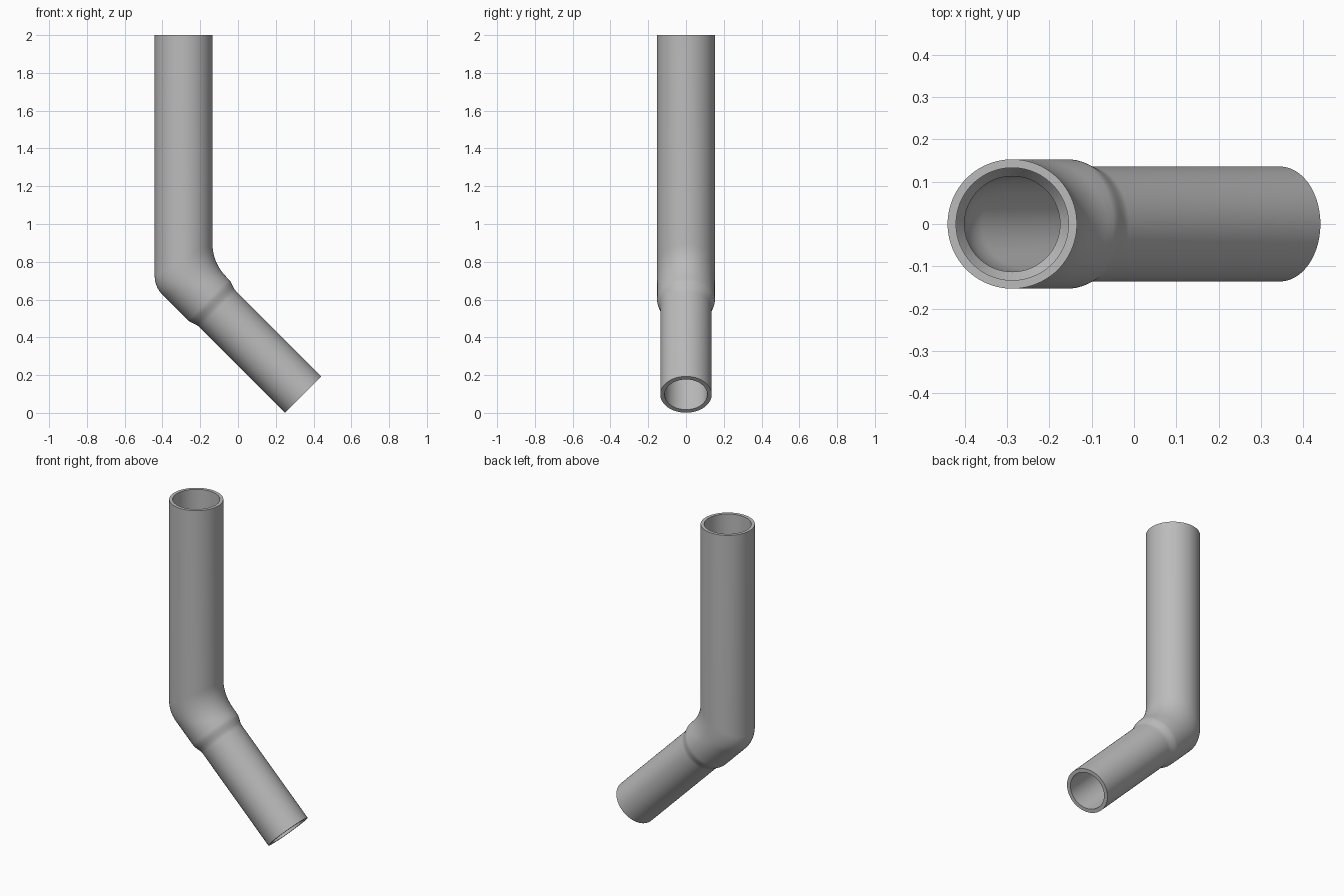
import bpy, bmesh, math
from mathutils import Vector

cube = bpy.data.objects.get("Cube")
if cube:
    bpy.data.objects.remove(cube, do_unlink=True)

SEGMENTS = 96
BEND = math.radians(45)
CORNER = Vector((-0.288, 0, 0.73))          # where the two pipe axes meet
UP = Vector((0, 0, 1))
DOWN = Vector((math.sin(BEND), 0, -math.cos(BEND)))   # axis of the lower pipe
SIDE = Vector((math.cos(BEND), 0, math.sin(BEND)))
TOP, END = 1.27, 0.895                      # lengths of the two legs from the corner
WIDE, NARROW = 0.153, 0.136                 # outer radii
SOCKET, BORE = 0.133, 0.113                 # inner radii


def upper(radius, height):
    """Ring around the upright leg."""
    return lambda c, s: CORNER + Vector((radius * c, radius * s, height))


def lower(radius, dist):
    """Ring around the slanted leg."""
    return lambda c, s: CORNER + DOWN * dist + SIDE * radius * c + Vector((0, radius * s, 0))


def elbow(radius, steps=10):
    """Rounded mitre: every lengthwise line gets its own fillet."""
    def ring(t):
        def point(c, s):
            shift = radius * c * math.tan(BEND / 2)
            tangent = 0.08 + 0.022 * c
            mid = CORNER + Vector((radius * c, radius * s, shift))
            a, b = mid + UP * tangent, mid + DOWN * tangent
            w = 2 * t * (1 - t) * math.cos(BEND / 2)
            p, q = (1 - t) ** 2, t * t
            return (a * p + mid * w + b * q) / (p + w + q)
        return point
    return [ring(i / steps) for i in range(steps + 1)]


def shoulder(steps=8):
    """Smooth reduction from the wide to the narrow outer radius."""
    rings = []
    for i in range(steps + 1):
        t = i / steps
        blend = t * t * (3 - 2 * t)
        rings.append(lower(WIDE + (NARROW - WIDE) * blend, 0.185 + 0.07 * t))
    return rings


# Outer skin downwards, then the bore back up to the socket
rings = [upper(WIDE, TOP)] + elbow(WIDE) + shoulder() + [lower(NARROW, END)]
rings += [lower(BORE, END)] + elbow(BORE)[::-1]
rings += [upper(BORE, 0.24), upper(SOCKET, 0.27), upper(SOCKET, TOP)]

bm = bmesh.new()
angles = [2 * math.pi * i / SEGMENTS for i in range(SEGMENTS)]
loops = [[bm.verts.new(r(math.cos(a), math.sin(a))) for a in angles] for r in rings]
for k, loop in enumerate(loops):
    after = loops[(k + 1) % len(loops)]
    for i in range(SEGMENTS):
        j = (i + 1) % SEGMENTS
        bm.faces.new((loop[i], after[i], after[j], loop[j]))
bmesh.ops.recalc_face_normals(bm, faces=bm.faces)

mesh = bpy.data.meshes.new("bent_pipe")
bm.to_mesh(mesh)
bm.free()
pipe = bpy.data.objects.new("bent_pipe", mesh)
bpy.context.collection.objects.link(pipe)

# Plain grey
grey = bpy.data.materials.new("pipe_grey")
grey.use_nodes = True
colour = (0.5, 0.5, 0.5, 1)
grey.diffuse_color = colour
grey.node_tree.nodes["Principled BSDF"].inputs["Base Color"].default_value = colour
mesh.materials.append(grey)

bpy.ops.object.select_all(action="DESELECT")
pipe.select_set(True)
bpy.context.view_layer.objects.active = pipe
bpy.ops.object.shade_smooth_by_angle(angle=math.radians(30))
